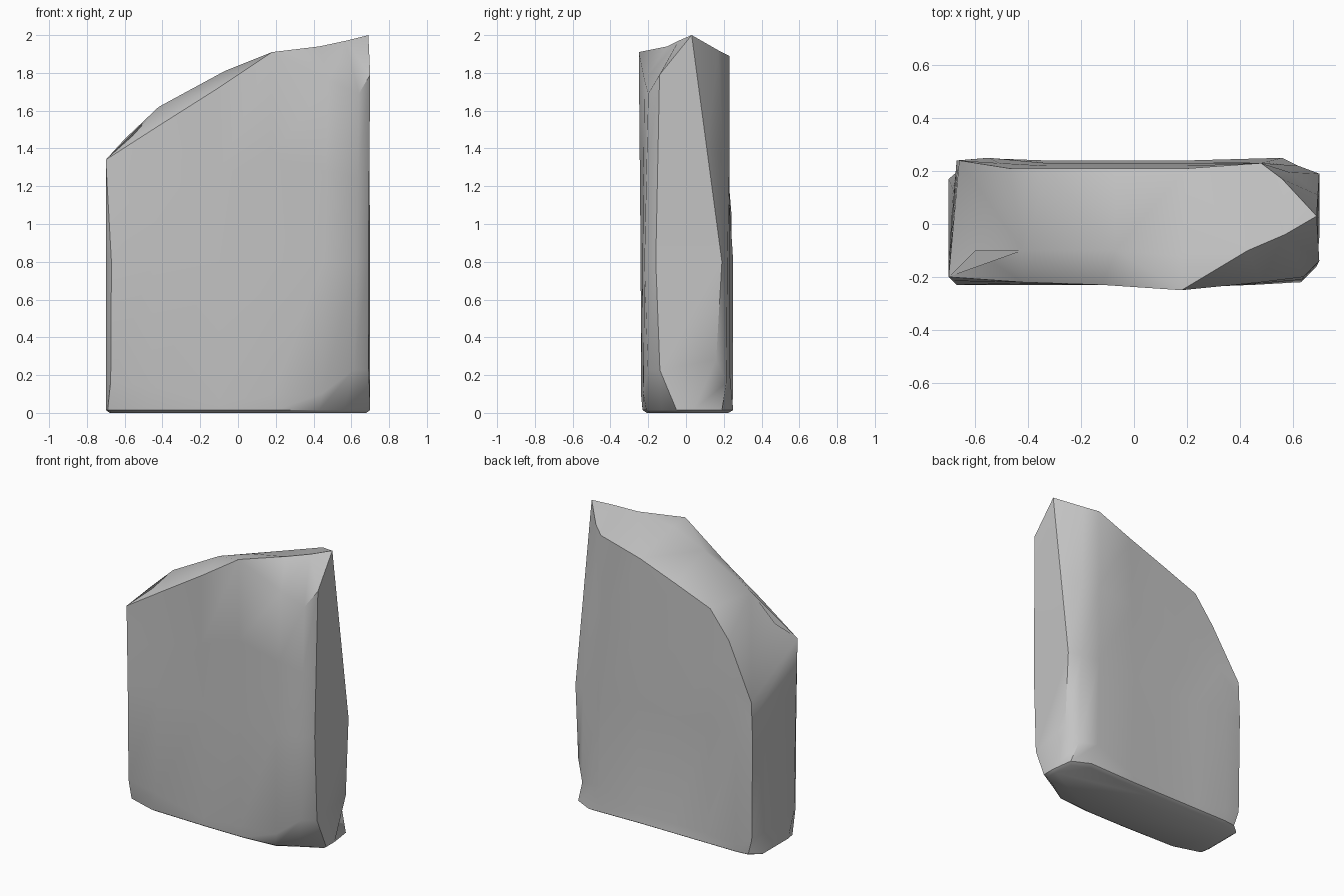
import bpy, bmesh
from mathutils import Vector

default = bpy.data.objects.get("Cube")
if default:
    bpy.data.objects.remove(default, do_unlink=True)

stone = bpy.data.materials.new("plain_grey_stone")
stone.use_nodes = True
GREY = (0.55, 0.55, 0.55, 1)
stone.diffuse_color = GREY
stone.node_tree.nodes["Principled BSDF"].inputs["Base Color"].default_value = GREY

# Upright columns around the slab: foot (x, y), waist (x, y), rim (x, y, z)
LOW_CORNER = (-.7, -.2, 1.34)
COLUMNS = [
    # front, left to right
    ((-.69, -.16), (-.67, -.23), LOW_CORNER),
    ((-.5, -.22), (-.45, -.23), (-.42, -.22, 1.52)),
    ((-.1, -.23), (-.1, -.23), (-.12, -.23, 1.71)),
    ((.2, -.23), (.18, -.24), (.18, -.25, 1.91)),
    ((.43, -.21), (.45, -.23), (.48, -.22, 1.76)),
    ((.56, -.13), (.63, -.22), (.64, -.2, 1.69)),
    # tall side
    ((.7, -.05), (.69, -.16), (.7, -.14, 1.79)),
    ((.7, .04), (.7, .19), (.69, .03, 2)),
    ((.68, .19), (.62, .22), (.56, .17, 1.92)),
    # back
    ((.56, .25), (.48, .23), (.48, .23, 1.89)),
    ((.2, .24), (.2, .23), (.2, .21, 1.8)),
    ((-.07, .24), (-.07, .23), (-.07, .21, 1.7)),
    ((-.33, .24), (-.33, .23), (-.33, .21, 1.6)),
    ((-.55, .24), (-.55, .25), (-.47, .21, 1.42)),
    ((-.63, .23), (-.67, .24), (-.66, .24, 1.06)),
    # short side
    ((-.7, .17), (-.68, .12), LOW_CORNER),
    ((-.7, -.1), (-.7, -.18), LOW_CORNER),
]
PEAK = 7
# Crown of the sloping top, from the short side to the peak
RIDGE = [(-.6, -.1, 1.45), (-.42, -.1, 1.62), (-.07, -.1, 1.81),
         (.18, -.12, 1.9), (.43, -.1, 1.94), (.57, -.04, 1.97)]
WAIST_Z = 0.8

bm = bmesh.new()


def column_points(foot, waist, rim):
    """Points up one column, from the underside to the rim."""
    base = Vector((*foot, .015))
    middle = Vector((*waist, WAIST_Z))
    top = Vector(rim)
    low = base.lerp(middle, .8)
    low.z = .06 + 1.5 * (Vector(foot) - Vector(waist)).length
    under = Vector((foot[0] * .97, foot[1] * .9, 0))
    return [under, base, low, middle, middle.lerp(top, .5), top]


def stitch(a, b):
    """Fill between two vertex chains, always taking the shorter diagonal."""
    i = j = 0
    while i < len(a) - 1 or j < len(b) - 1:
        step_a = (a[i + 1].co - b[j].co).length if i < len(a) - 1 else 99
        step_b = (b[j + 1].co - a[i].co).length if j < len(b) - 1 else 99
        if step_a < step_b:
            corners = (a[i], a[i + 1], b[j])
            i += 1
        else:
            corners = (a[i], b[j + 1], b[j])
            j += 1
        if len(set(corners)) == 3:
            bm.faces.new(corners)


# Side walls
grid = [[bm.verts.new(p) for p in column_points(*c)] for c in COLUMNS]
for left, right in zip(grid, grid[1:] + grid[:1]):
    for k in range(len(left) - 1):
        bm.faces.new((left[k], right[k], right[k + 1], left[k + 1]))

# Underside
bm.faces.new([column[0] for column in reversed(grid)])

# Crowned top
rim = [column[-1] for column in grid]
ridge = [rim[-1]] + [bm.verts.new(p) for p in RIDGE] + [rim[PEAK]]
stitch(rim[:PEAK + 1], ridge)
stitch(rim[:PEAK - 1:-1], ridge)

bmesh.ops.remove_doubles(bm, verts=bm.verts, dist=.005)
bmesh.ops.recalc_face_normals(bm, faces=bm.faces)

mesh = bpy.data.meshes.new("stone_slab")
bm.to_mesh(mesh)
bm.free()
mesh.materials.append(stone)
slab = bpy.data.objects.new("stone_slab", mesh)
bpy.context.collection.objects.link(slab)

bpy.context.view_layer.objects.active = slab
slab.select_set(True)
bpy.ops.object.shade_smooth_by_angle(angle=.75)
